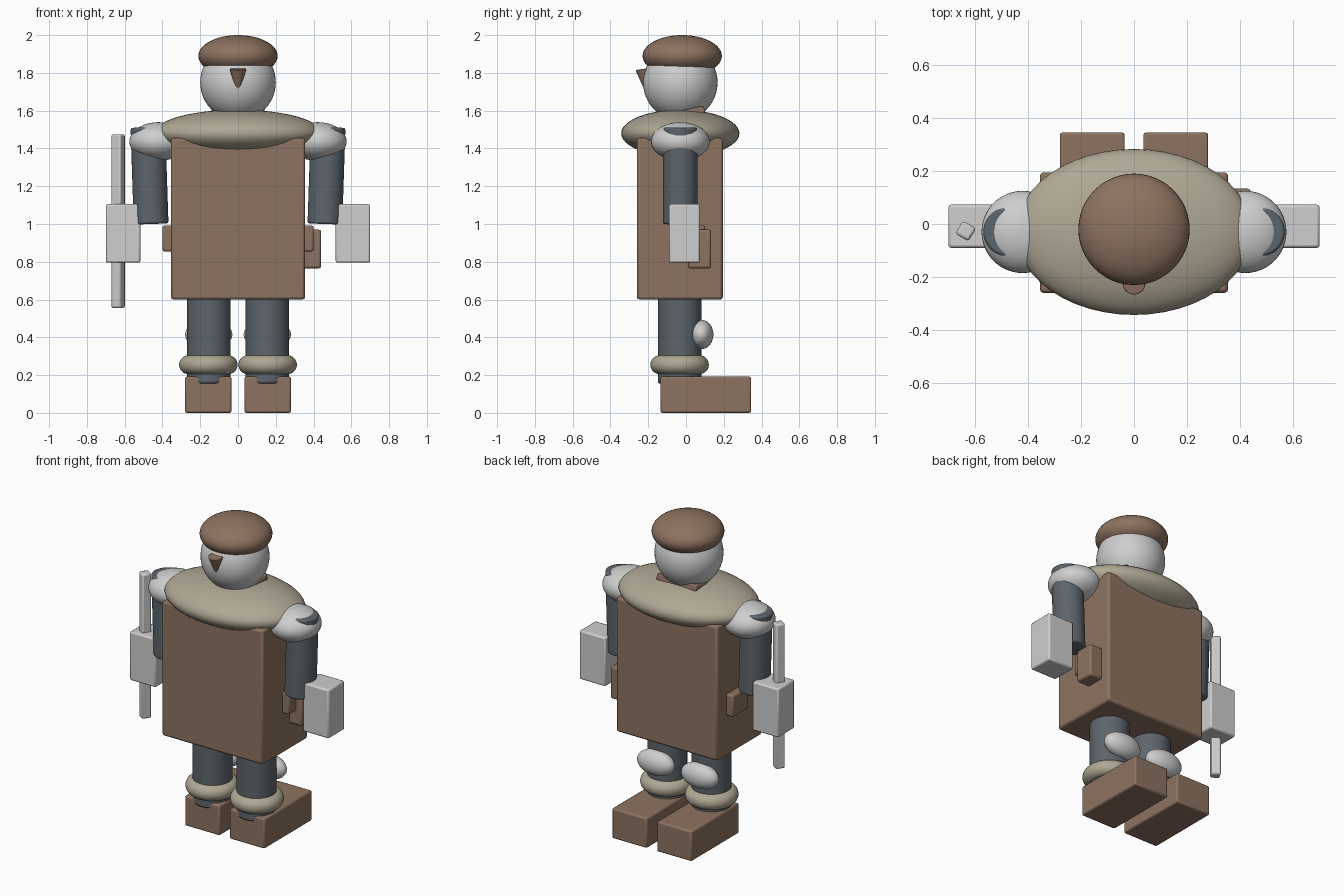
import bpy, math
from mathutils import Vector

if "Cube" in bpy.data.objects:
    bpy.data.objects.remove(bpy.data.objects["Cube"])


def mat(name, col):
    m = bpy.data.materials.new(name)
    m.diffuse_color = (*col, 1)
    m.use_nodes = True
    m.node_tree.nodes["Principled BSDF"].inputs["Base Color"].default_value = m.diffuse_color
    return m


BROWN = mat("brown", (0.27, 0.17, 0.115))
LIGHT = mat("light_grey", (0.62, 0.62, 0.62))
DARK = mat("slate", (0.11, 0.13, 0.147))
CREAM = mat("cream", (0.43, 0.39, 0.295))


def finish(name, material, bevel=0.0):
    o = bpy.context.object
    o.name = name
    o.data.materials.append(material)
    bpy.ops.object.transform_apply(location=False, rotation=False, scale=True)
    if bevel:
        b = o.modifiers.new("bevel", 'BEVEL')
        b.width, b.segments, b.limit_method = bevel, 2, 'ANGLE'
    bpy.ops.object.shade_smooth_by_angle(angle=math.radians(35))
    return o


def box(name, lo, hi, material, bevel=0.01, rot=(0, 0, 0)):
    lo, hi = Vector(lo), Vector(hi)
    bpy.ops.mesh.primitive_cube_add(size=1, location=(lo + hi) / 2, rotation=rot)
    bpy.context.object.scale = hi - lo
    return finish(name, material, bevel)


def ball(name, loc, radii, material):
    bpy.ops.mesh.primitive_uv_sphere_add(segments=48, ring_count=24, radius=1, location=loc)
    bpy.context.object.scale = radii
    return finish(name, material)


def limb(name, a, b, r, material):
    a, b = Vector(a), Vector(b)
    d = b - a
    bpy.ops.mesh.primitive_cylinder_add(vertices=48, radius=r, depth=d.length, location=(a + b) / 2)
    bpy.context.object.rotation_euler = d.to_track_quat('Z', 'Y').to_euler()
    return finish(name, material, 0.01)


# Torso, collar and the neck plate showing behind the head
box("torso", (-0.355, -0.26, 0.6), (0.355, 0.195, 1.455), BROWN, 0.014)
ball("collar", (0, -0.03, 1.48), (0.445, 0.313, 0.125), CREAM)
box("neck_plate", (-0.14, -0.1, 1.565), (0.14, 0.1, 1.605), BROWN, 0.006,
    (math.radians(12), 0, 0))

# Head, cap and nose
ball("head", (0, -0.03, 1.75), (0.2, 0.197, 0.203), LIGHT)
ball("cap", (0, -0.02, 1.89), (0.21, 0.21, 0.11), BROWN)
bpy.ops.mesh.primitive_cone_add(vertices=32, radius1=0.044, radius2=0.004, depth=0.14,
                                location=(0, -0.214, 1.752),
                                rotation=(math.radians(188), 0, 0))
finish("nose", BROWN, 0.006)

for side, s in (("right", 1), ("left", -1)):
    def span(name, x0, x1, y0, y1, z0, z1, m, bevel=0.01):
        xs = sorted((s * x0, s * x1))
        return box(f"{name}_{side}", (xs[0], y0, z0), (xs[1], y1, z1), m, bevel)

    # Arms
    ball(f"shoulder_{side}", (s * 0.42, -0.03, 1.437), (0.155, 0.155, 0.102), LIGHT)
    limb(f"arm_{side}", (s * 0.46, -0.03, 1.0), (s * 0.477, -0.03, 1.512), 0.092, DARK)
    span("hand", 0.517, 0.70, -0.09, 0.073, 0.795, 1.105, LIGHT)
    # Legs
    limb(f"leg_{side}", (s * 0.155, -0.034, 0.155), (s * 0.155, -0.034, 0.7), 0.115, DARK)
    ball(f"calf_{side}", (s * 0.155, 0.08, 0.415), (0.125, 0.065, 0.078), LIGHT)
    bpy.ops.mesh.primitive_torus_add(major_segments=48, minor_segments=20, major_radius=0.105,
                                     minor_radius=0.05, location=(s * 0.157, -0.034, 0.255))
    finish(f"cuff_{side}", CREAM)
    span("boot", 0.035, 0.28, -0.135, 0.345, 0.0, 0.192, BROWN)
    # Side pouches
    span("pouch", 0.3, 0.4, -0.06, 0.1, 0.855, 0.992, BROWN)

box("large_pouch", (0.33, 0.01, 0.765), (0.44, 0.133, 0.97), BROWN, 0.012)

# Staff held in the left hand
box("staff", (-0.663, -0.055, 0.555), (-0.606, 0.002, 1.475), LIGHT, 0.01,
    (0, 0, math.radians(-31)))
